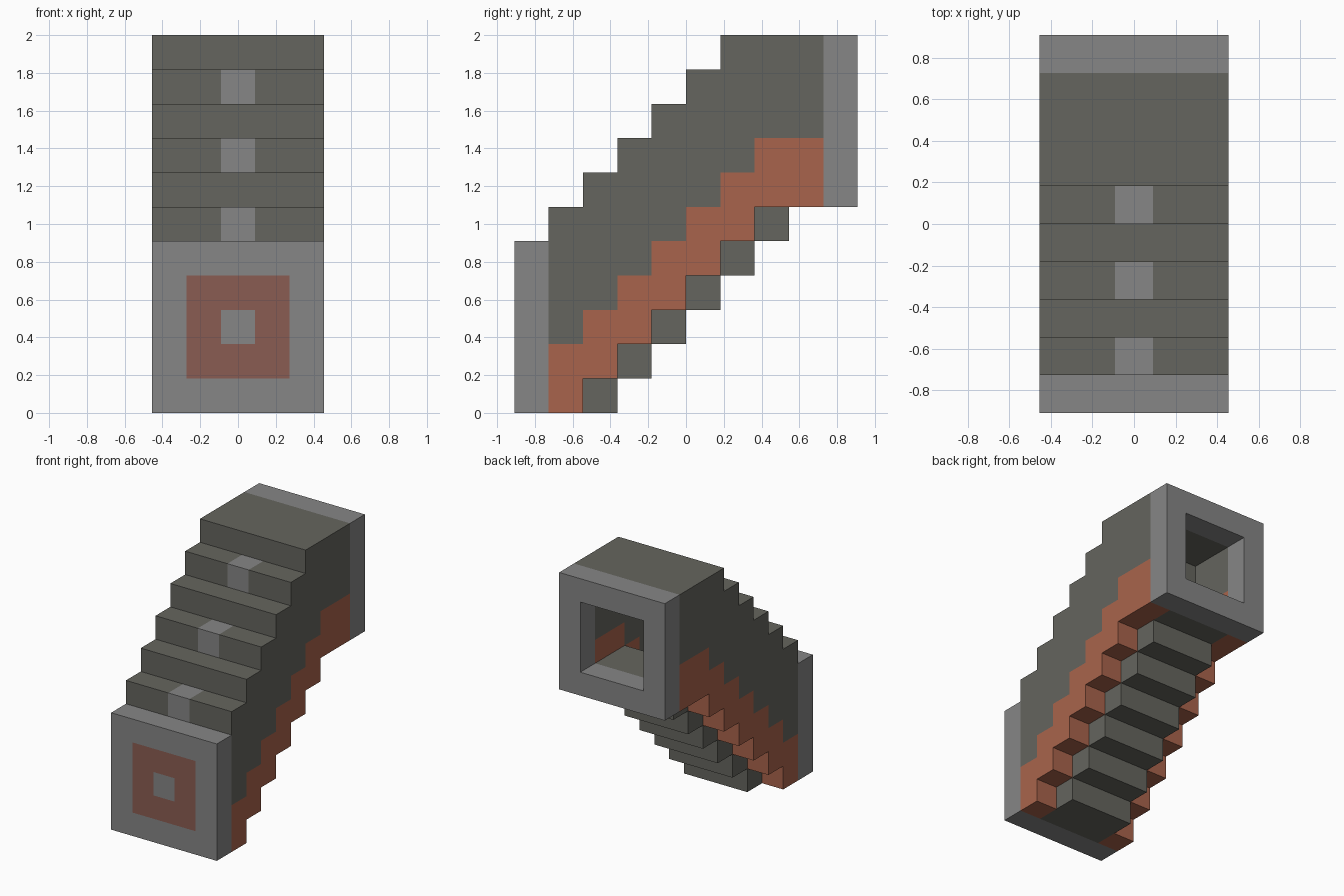
import bpy
import bmesh
from math import floor
from mathutils import Vector

U = 2 / 11                        # size of one block
ORIGIN = Vector((2.5, 5, 0))      # block-grid point placed at the world origin
STEPS = range(1, 9)               # stair rows between the two end frames

if "Cube" in bpy.data.objects:
    bpy.data.objects.remove(bpy.data.objects["Cube"])


def material(name, color):
    mat = bpy.data.materials.new(name)
    mat.use_nodes = True
    mat.diffuse_color = (*color, 1)
    bsdf = next(n for n in mat.node_tree.nodes if n.type == 'BSDF_PRINCIPLED')
    bsdf.inputs["Base Color"].default_value = (*color, 1)
    return mat


dark = material("dark olive grey", (0.130, 0.130, 0.112))
grey = material("mid grey", (0.238, 0.238, 0.238))
orange = material("burnt orange", (0.397, 0.127, 0.072))
russet = material("dull russet", (0.254, 0.107, 0.084))


def finish(name, bm, mats, rule=None):
    """Colour the faces by rule, scale from blocks to units and make the object."""
    bmesh.ops.recalc_face_normals(bm, faces=bm.faces)
    bm.normal_update()
    if rule:
        for f in bm.faces:
            f.material_index = int(rule(f))
    for v in bm.verts:
        v.co = (v.co - ORIGIN) * U
    mesh = bpy.data.meshes.new(name)
    bm.to_mesh(mesh)
    bm.free()
    for mat in mats:
        mesh.materials.append(mat)
    obj = bpy.data.objects.new(name, mesh)
    bpy.context.collection.objects.link(obj)
    return obj


def extrude(bm, faces, offset):
    ret = bmesh.ops.extrude_face_region(bm, geom=faces, use_keep_orig=True)
    verts = [g for g in ret["geom"] if isinstance(g, bmesh.types.BMVert)]
    bmesh.ops.translate(bm, verts=verts, vec=offset)


def stair(name, x0, x1, low, high, mats, rule=None):
    """Stepped side profile between two height functions, extruded across x."""
    bottom = [(y + d, low(y)) for y in STEPS for d in (0, 1)]
    top = [(y + d, high(y)) for y in STEPS for d in (0, 1)]
    outline = list(dict.fromkeys(bottom + top[::-1]))
    bm = bmesh.new()
    face = bm.faces.new([bm.verts.new((x0, y, z)) for y, z in outline])
    extrude(bm, [face], (x1 - x0, 0, 0))
    return finish(name, bm, mats, rule)


def frame(name, y, z, mats, hollow=False, rule=None):
    """Square five-by-five end slab, one block thick, optionally open."""
    bm = bmesh.new()
    for i in range(5):
        for k in range(5):
            if hollow and 0 < i < 4 and 0 < k < 4:
                continue
            corners = ((i, k), (i + 1, k), (i + 1, k + 1), (i, k + 1))
            bm.faces.new([bm.verts.new((a, y, z + b)) for a, b in corners])
    bmesh.ops.remove_doubles(bm, verts=bm.verts, dist=0.01)
    extrude(bm, list(bm.faces), (0, 1, 0))
    return finish(name, bm, mats, rule)


# Height rules for each row of the stair
def trim_low(y): return min(y - 1, 6)
def trim_high(y): return min(y + 1, 8)
def roof_low(y): return min(y + 3, 10)
def roof_high(y): return min(y + 5, 11)
def floor_low(y): return max(y - 2, 0)
def floor_high(y): return min(max(y, 1), 7)


# Painted square ring on the front slab
def front_ring(f):
    c = f.calc_center_median()
    return c.y < 0.1 and 0.5 < max(abs(c.x - 2.5), abs(c.z - 2.5)) < 1.5


# Every second step carries a grey block on its middle
def ridge_block(f):
    c = f.calc_center_median()
    row = floor(c.y + 0.01)
    return (f.normal.z > 0.5 or f.normal.y < -0.5) and row < 6 and row % 2 == 1


# End slabs
frame("front_slab", 0, 0, [grey, russet], rule=front_ring)
frame("rear_frame", 9, 6, [grey], hollow=True)

# Side walls with the orange stepped trim below
for side, x in (("right", 0), ("left", 4)):
    stair(side + "_wall", x, x + 1, trim_high, roof_high, [dark])
    stair(side + "_trim", x, x + 1, trim_low, trim_high, [orange])

# Stepped roof, with its middle strip carrying the grey blocks
stair("roof_right", 1, 2, roof_low, roof_high, [dark])
stair("roof_middle", 2, 3, roof_low, roof_high, [dark, grey], ridge_block)
stair("roof_left", 3, 4, roof_low, roof_high, [dark])

# Stepped floor hanging between the trims
stair("floor", 1, 4, floor_low, floor_high, [dark])
